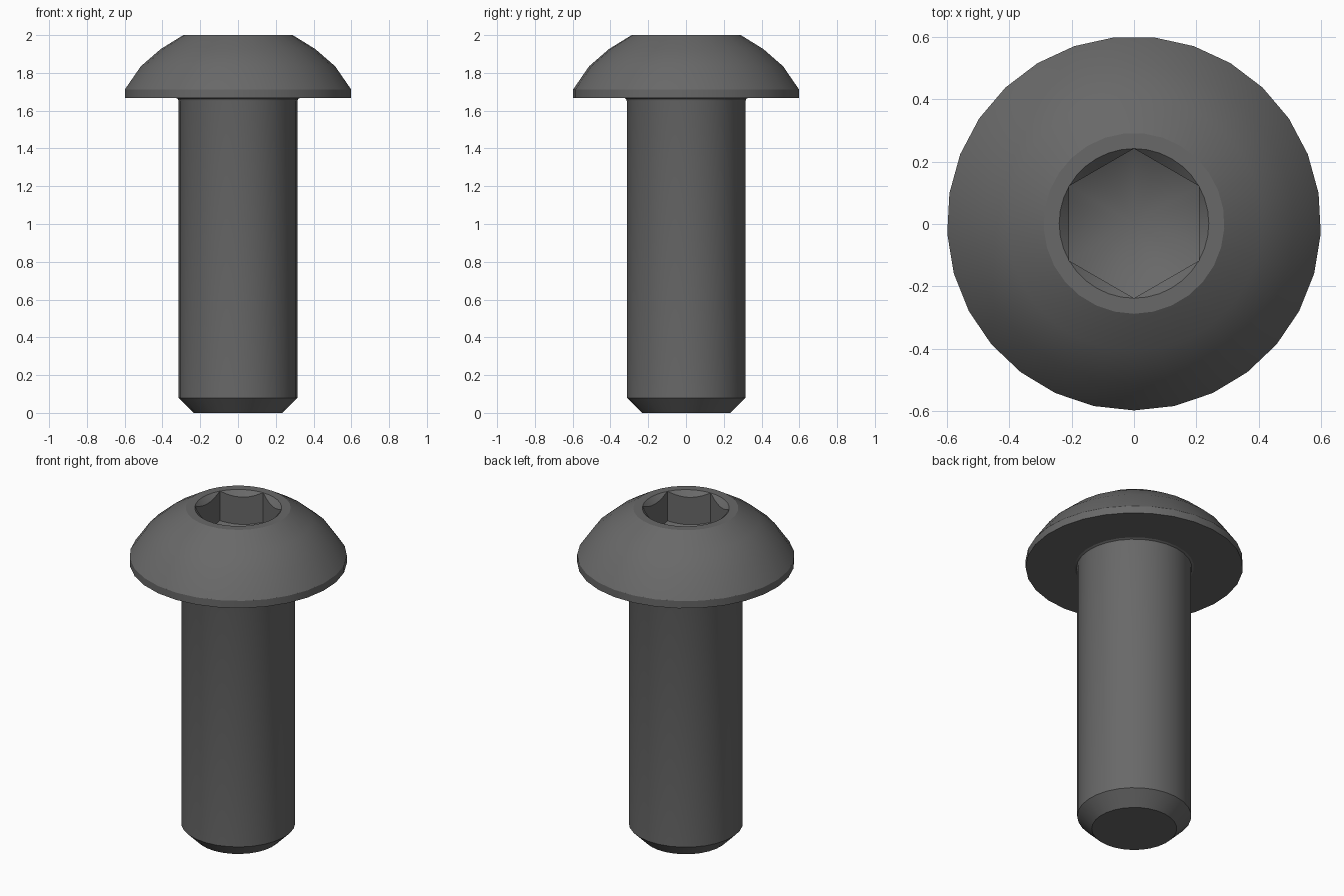
import bpy, bmesh, math

if "Cube" in bpy.data.objects:
    bpy.data.objects.remove(bpy.data.objects["Cube"])

SIDES = 29          # sides of the turned surfaces
CY = 0.002          # axis offset that centres the odd-sided head
STEEL = bpy.data.materials.new("dark steel")
STEEL.diffuse_color = (0.14, 0.14, 0.14, 1)
STEEL.use_nodes = True
STEEL.node_tree.nodes["Principled BSDF"].inputs["Base Color"].default_value = STEEL.diffuse_color


def ring(bm, r, z):
    """Circle of vertices with one vertex facing the front."""
    angles = [-math.pi / 2 + 2 * math.pi * i / SIDES for i in range(SIDES)]
    return [bm.verts.new((r * math.cos(a), CY + r * math.sin(a), z)) for a in angles]


def skin(bm, low, high):
    """Quads between two rings; faces outward when high is above low."""
    n = len(low)
    for i in range(n):
        j = (i + 1) % n
        bm.faces.new((low[i], low[j], high[j], high[i]))


def finish(bm, name):
    mesh = bpy.data.meshes.new(name)
    bm.to_mesh(mesh)
    bm.free()
    mesh.materials.append(STEEL)
    obj = bpy.data.objects.new(name, mesh)
    bpy.context.collection.objects.link(obj)
    bpy.ops.object.select_all(action='DESELECT')
    obj.select_set(True)
    bpy.context.view_layer.objects.active = obj
    bpy.ops.object.shade_smooth_by_angle(angle=math.radians(30))
    return obj


def lathe(bm, profile):
    rings = [ring(bm, r, z) for r, z in profile]
    for low, high in zip(rings, rings[1:]):
        skin(bm, low, high)
    return rings


# Shaft: chamfered tip, straight body, small fillet under the head
bm = bmesh.new()
rings = lathe(bm, [(0.235, 0), (0.315, 0.08), (0.315, 1.65), (0.319, 1.662), (0.33, 1.668)])
bm.faces.new(rings[0][::-1])
finish(bm, "shaft")

# Head: flat underside, short rim and dome, then the flat top around the socket
HEX_R, TOP = 0.24, 2.0
bm = bmesh.new()
rings = lathe(bm, [(0.33, 1.668), (0.60, 1.668), (0.60, 1.712),
                   (0.515, 1.835), (0.41, 1.926), (0.29, TOP)])

# Socket: hexagon outline, with a round 45 degree lead-in and a drilled floor
PER_SIDE, DEPTH, SLOPE = 6, 0.18, 0.58
rim, wall_top, wall_low = [], [], []
for i in range(6 * PER_SIDE):
    a = math.pi / 2 + 2 * math.pi * i / (6 * PER_SIDE)
    off = 2 * math.pi * (i % PER_SIDE) / (6 * PER_SIDE) - math.pi / 6
    r = HEX_R * math.cos(math.pi / 6) / math.cos(off)
    c, s = math.cos(a), math.sin(a)
    drop = HEX_R - r
    rim.append(bm.verts.new((HEX_R * c, CY + HEX_R * s, TOP)))
    # the lead-in vanishes at the six corners
    wall_top.append(rim[-1] if i % PER_SIDE == 0 else
                    bm.verts.new((r * c, CY + r * s, TOP - drop)))
    wall_low.append(bm.verts.new((r * c, CY + r * s, TOP - DEPTH - SLOPE * drop)))
apex = bm.verts.new((0, CY, TOP - DEPTH - SLOPE * HEX_R))
n = len(rim)
for i in range(n):
    j = (i + 1) % n
    lead_in = list(dict.fromkeys((rim[i], wall_top[i], wall_top[j], rim[j])))
    bm.faces.new(lead_in[::-1])
    bm.faces.new((wall_top[j], wall_low[j], wall_low[i], wall_top[i])[::-1])
    bm.faces.new((wall_low[i], wall_low[j], apex))

# Flat annulus between dome and socket
edges = []
for loop in (rings[-1], rim):
    for i in range(len(loop)):
        edges.append(bm.edges.get((loop[i], loop[(i + 1) % len(loop)])))
bmesh.ops.triangle_fill(bm, edges=edges, use_beauty=True, normal=(0, 0, 1))
bmesh.ops.recalc_face_normals(bm, faces=bm.faces)
finish(bm, "button_head")
